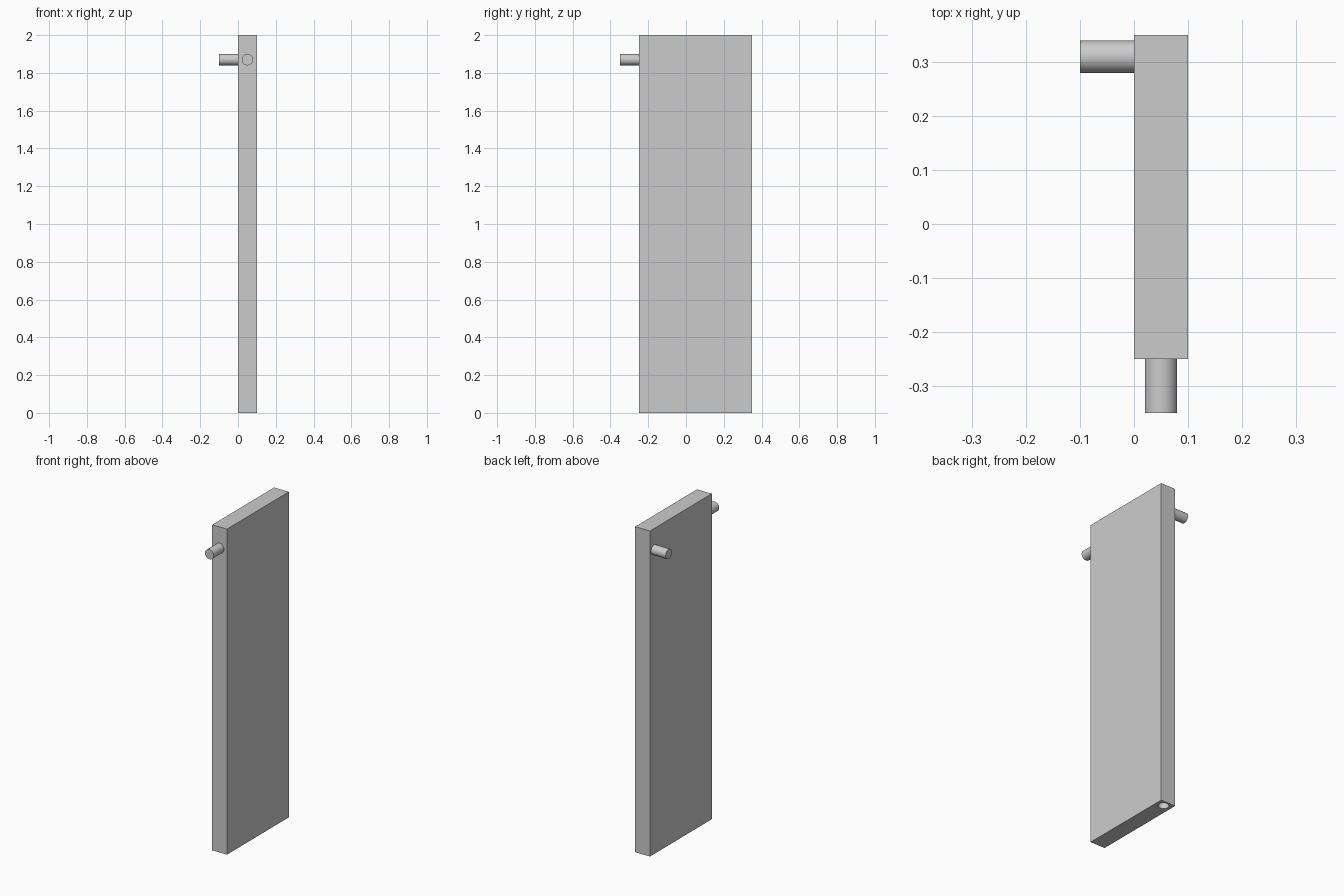
import bpy
from math import pi

cube = bpy.data.objects.get("Cube")
if cube:
    bpy.data.objects.remove(cube, do_unlink=True)

RADIUS = 0.03
PEG_Z = 1.87
HINGE = (0.05, 0.31)

grey = bpy.data.materials.new("plain_grey")
grey.use_nodes = True
colour = (0.6, 0.6, 0.6, 1)
grey.diffuse_color = colour
grey.node_tree.nodes["Principled BSDF"].inputs["Base Color"].default_value = colour


def rod(name, centre, length, rotation=(0, 0, 0)):
    """Round rod along z, turned by rotation."""
    bpy.ops.mesh.primitive_cylinder_add(vertices=32, radius=RADIUS, depth=length,
                                        location=centre, rotation=rotation)
    obj = bpy.context.object
    obj.name = name
    obj.data.materials.append(grey)
    bpy.ops.object.shade_smooth_by_angle()
    return obj


# Upright slab
bpy.ops.mesh.primitive_cube_add(size=1, location=(0.05, 0.05, 1))
panel = bpy.context.object
panel.name = "panel"
panel.scale = (0.1, 0.6, 2)
bpy.ops.object.transform_apply(location=False, rotation=False, scale=True)
panel.data.materials.append(grey)

# Round socket in the underside
cutter = rod("socket_cutter", (*HINGE, 0), 0.2)
cutter.hide_render = True
cutter.hide_set(True)
socket = panel.modifiers.new("socket", "BOOLEAN")
socket.operation = "DIFFERENCE"
socket.solver = "EXACT"
socket.object = cutter
bpy.context.view_layer.objects.active = panel
panel.select_set(True)
bpy.ops.object.modifier_apply(modifier=socket.name)
bpy.data.objects.remove(cutter, do_unlink=True)

# Pegs near the top
rod("front_peg", (HINGE[0], -0.30, PEG_Z), 0.1, (pi / 2, 0, 0))
rod("side_peg", (-0.05, HINGE[1], PEG_Z), 0.1, (0, pi / 2, 0))
